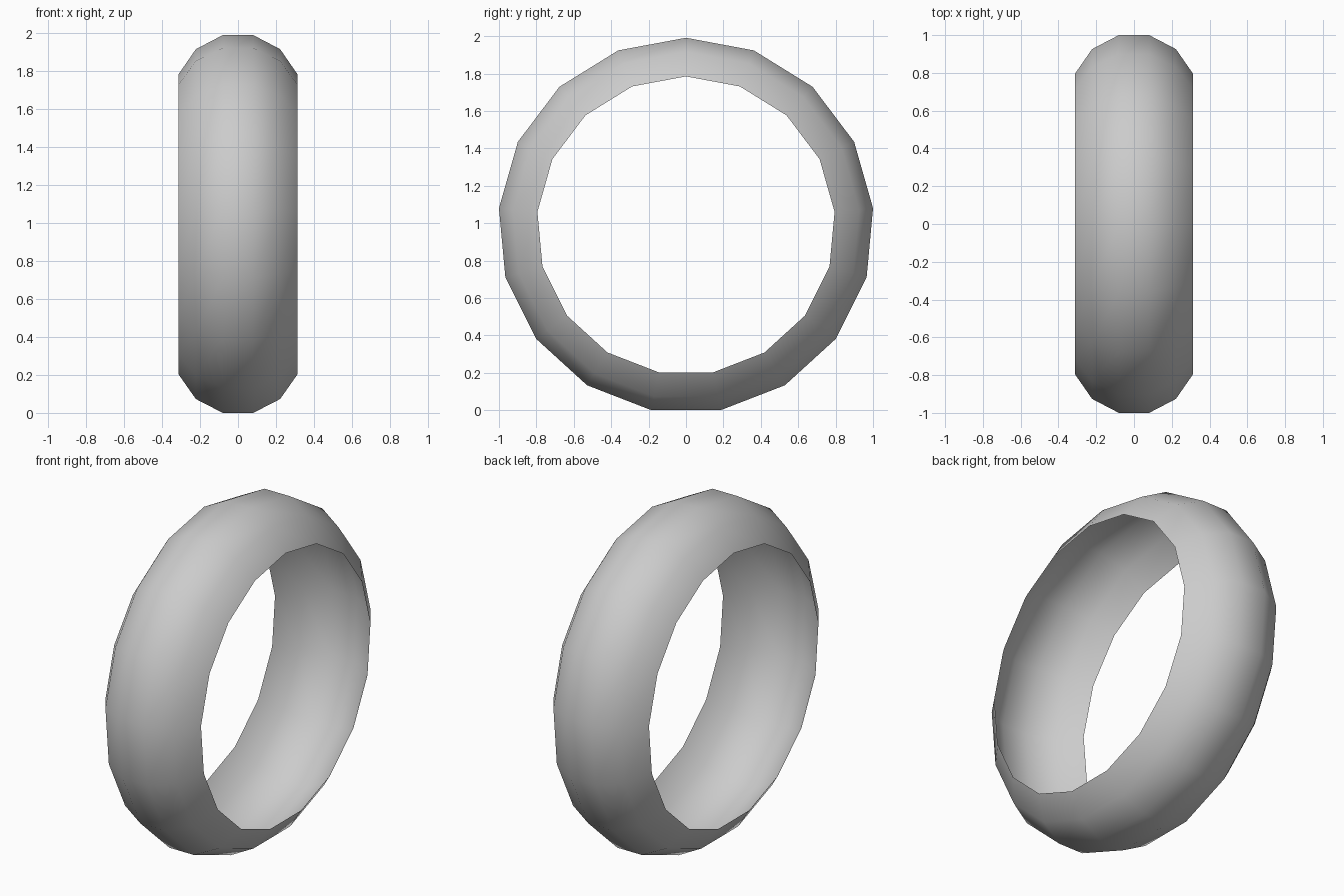
import bpy, bmesh
from math import pi, sin, cos

if "Cube" in bpy.data.objects:
    bpy.data.objects.remove(bpy.data.objects["Cube"])

SIDES = 17          # facets around the ring
MINOR = 13          # facets of the full round cross-section
R_MAJOR, R_MINOR = 0.679, 0.335
CENTRE_Z = 0.987

# Outer arc of the round cross-section (x, radius); the inner side stays open
step = 2 * pi / MINOR
profile = [(R_MINOR * sin(k * step), R_MAJOR + R_MINOR * cos(k * step))
           for k in (-2.5, -1.5, -0.5, 0.5, 1.5, 2.5)]

# Sweep the arc around the x axis, one vertex row pointing straight up
bm = bmesh.new()
rings = []
for i in range(SIDES):
    a = 2 * pi * i / SIDES
    rings.append([bm.verts.new((x, r * sin(a), CENTRE_Z + r * cos(a)))
                  for x, r in profile])
for i in range(SIDES):
    cur, nxt = rings[i], rings[(i + 1) % SIDES]
    for j in range(len(profile) - 1):
        face = bm.faces.new((cur[j], cur[j + 1], nxt[j + 1], nxt[j]))
        face.normal_update()
        mid = face.calc_center_median()
        if face.normal.y * mid.y + face.normal.z * (mid.z - CENTRE_Z) < 0:
            face.normal_flip()
        face.smooth = True

# Hollow tyre shell
mesh = bpy.data.meshes.new("tyre")
bm.to_mesh(mesh)
bm.free()
tyre = bpy.data.objects.new("tyre", mesh)
bpy.context.collection.objects.link(tyre)
